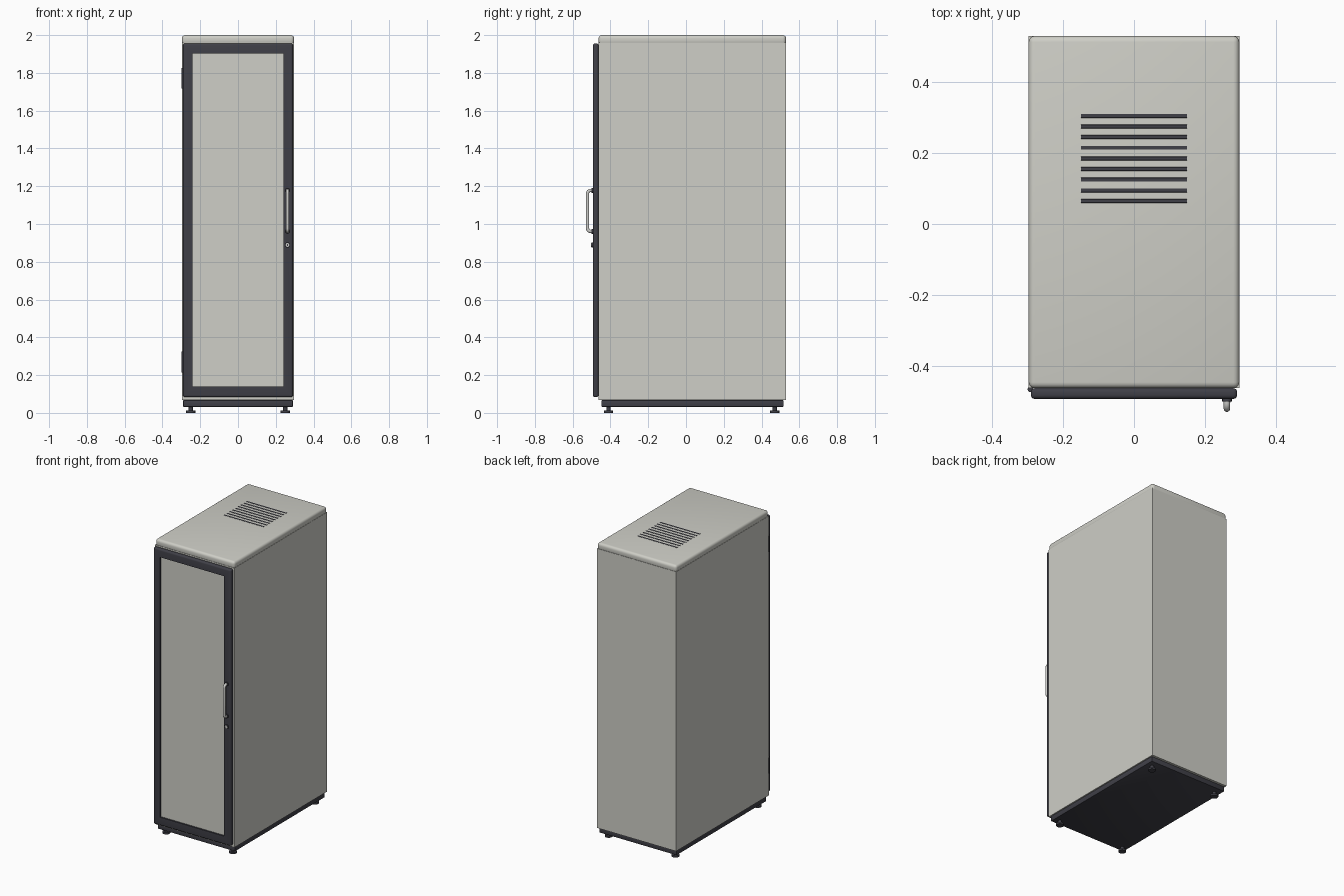
import bpy, math
from mathutils import Vector

if "Cube" in bpy.data.objects:
    bpy.data.objects.remove(bpy.data.objects["Cube"])


def mat(name, rgb):
    m = bpy.data.materials.new(name)
    m.diffuse_color = (*rgb, 1)
    m.use_nodes = True
    m.node_tree.nodes["Principled BSDF"].inputs["Base Color"].default_value = m.diffuse_color
    return m


GREY = mat("light grey paint", (0.62, 0.62, 0.57))
DARK = mat("dark charcoal", (0.05, 0.05, 0.063))
METAL = mat("satin metal", (0.60, 0.60, 0.58))


def finish(ob, name, material):
    ob.name = name
    ob.data.materials.clear()
    ob.data.materials.append(material)
    return ob


def apply_mod(ob, kind, **props):
    bpy.context.view_layer.objects.active = ob
    m = ob.modifiers.new("mod", kind)
    for k, v in props.items():
        setattr(m, k, v)
    bpy.ops.object.modifier_apply(modifier=m.name)


def box(name, lo, hi, material, bevel=0, segments=4):
    lo, hi = Vector(lo), Vector(hi)
    bpy.ops.mesh.primitive_cube_add(size=1, location=(lo + hi) / 2)
    ob = finish(bpy.context.object, name, material)
    ob.scale = hi - lo
    bpy.ops.object.transform_apply(location=False, rotation=False, scale=True)
    if bevel:
        apply_mod(ob, 'BEVEL', width=bevel, segments=segments)
        bpy.ops.object.shade_smooth_by_angle(angle=math.radians(35))
    return ob


def cyl(name, centre, radius, depth, material, along_y=False):
    bpy.ops.mesh.primitive_cylinder_add(vertices=24, radius=radius, depth=depth, location=centre,
                                        rotation=(math.pi / 2 if along_y else 0, 0, 0))
    ob = finish(bpy.context.object, name, material)
    bpy.ops.object.shade_smooth_by_angle(angle=math.radians(35))
    return ob


# cabinet body and rounded top cap
box("cabinet_body", (-0.297, -0.463, 0.067), (0.297, 0.53, 1.96), GREY)
box("top_cap", (-0.297, -0.463, 1.95), (0.297, 0.53, 2.0), GREY, 0.017)

# vent slats on the top
for i in range(9):
    y = 0.065 + i * 0.03
    box(f"vent_slat_{i + 1}", (-0.15, y - 0.0055, 1.994), (0.15, y + 0.0055, 2.001), DARK, 0.001, 1)

# plinth and levelling feet
box("plinth", (-0.29, -0.447, 0.032), (0.29, 0.516, 0.067), DARK, 0.003, 2)
for x in (-0.25, 0.25):
    for y in (-0.41, 0.47):
        cyl("foot_pad", (x, y, 0.006), 0.024, 0.012, DARK)
        cyl("foot_stem", (x, y, 0.022), 0.011, 0.024, DARK)

# door frame with a cut opening, and the door panel
frame = box("door_frame", (-0.291, -0.493, 0.083), (0.291, -0.463, 1.956), DARK, 0.011)
cutter = box("opening_cutter", (-0.24, -0.6, 0.14), (0.24, -0.4, 1.902), DARK)
apply_mod(frame, 'BOOLEAN', operation='DIFFERENCE', object=cutter, solver='EXACT')
bpy.data.objects.remove(cutter)
box("door_panel", (-0.241, -0.482, 0.139), (0.241, -0.463, 1.903), GREY)

# hinges on the left edge
for z in (0.27, 1.772):
    cyl("hinge", (-0.292, -0.466, z), 0.008, 0.11, DARK)

# bar handle: rounded bracket path
HX, Z0, Z1, YB, YF, R = 0.262, 0.961, 1.178, -0.488, -0.521, 0.016
path = [(HX, YB, Z0)]
for cz, a0 in ((Z0 + R, -90), (Z1 - R, 0)):
    for k in range(7):
        a = math.radians(a0 + 15 * k)
        path.append((HX, YF + R - R * math.cos(a), cz + R * math.sin(a)))
path.append((HX, YB, Z1))
curve = bpy.data.curves.new("handle", 'CURVE')
curve.dimensions = '3D'
curve.bevel_depth = 0.009
curve.bevel_resolution = 3
curve.use_fill_caps = True
spline = curve.splines.new('POLY')
spline.points.add(len(path) - 1)
for p, co in zip(spline.points, path):
    p.co = (*co, 1)
handle = bpy.data.objects.new("door_handle", curve)
bpy.context.collection.objects.link(handle)
finish(handle, "door_handle", METAL)
bpy.ops.object.select_all(action='DESELECT')
handle.select_set(True)
bpy.context.view_layer.objects.active = handle
bpy.ops.object.convert(target='MESH')
bpy.ops.object.shade_smooth_by_angle(angle=math.radians(40))

# handle mounts and lock
for z in (Z0, Z1):
    cyl("handle_mount", (HX, -0.496, z), 0.013, 0.010, DARK, True)
cyl("lock_ring", (HX, -0.496, 0.889), 0.014, 0.010, DARK, True)
cyl("lock_barrel", (HX, -0.498, 0.889), 0.010, 0.010, METAL, True)
box("keyhole", (HX - 0.0015, -0.5035, 0.884), (HX + 0.0015, -0.500, 0.894), DARK)
